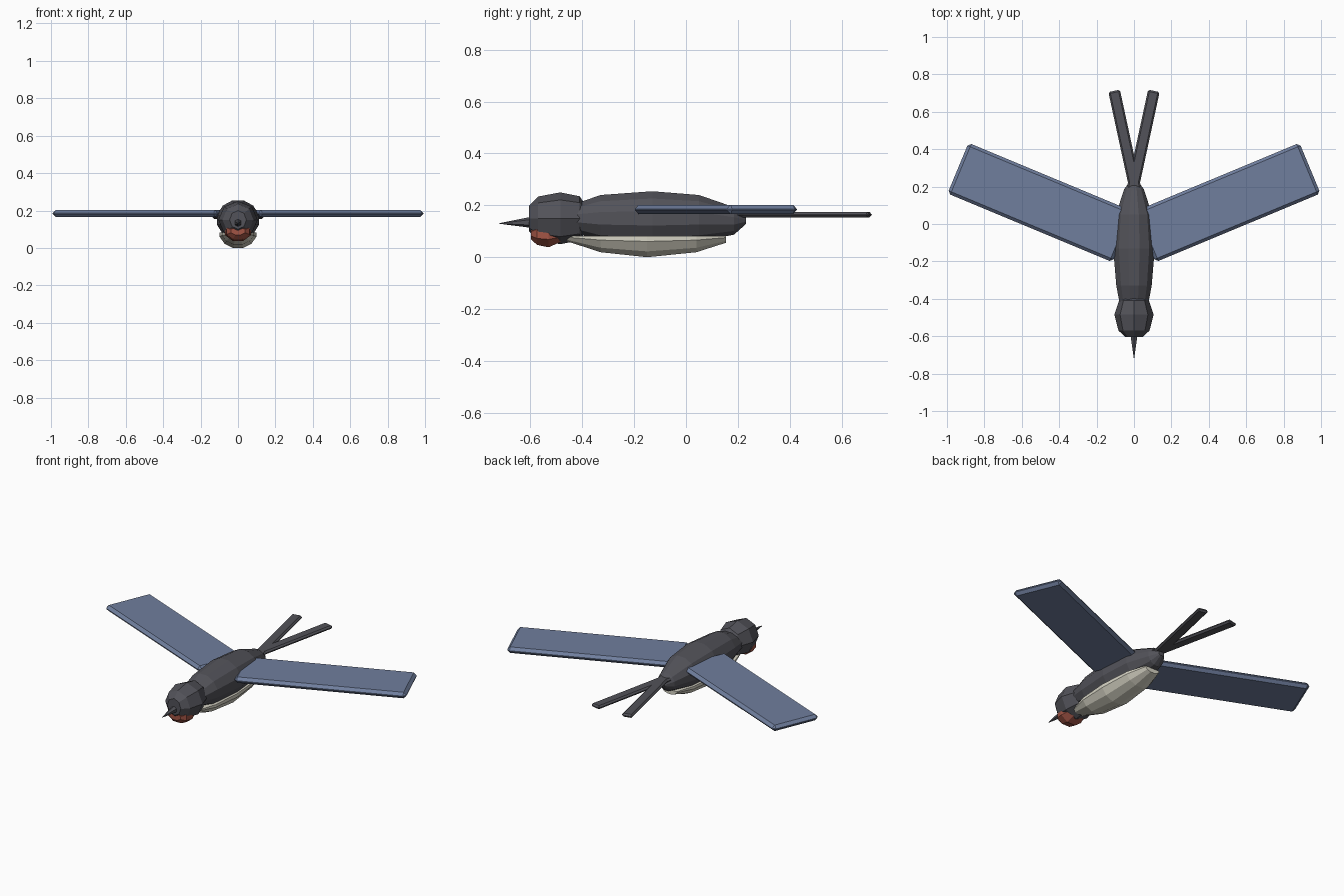
import bpy, bmesh
from math import sin, cos, pi, radians
from mathutils import Matrix

if "Cube" in bpy.data.objects:
    bpy.data.objects.remove(bpy.data.objects["Cube"])


def material(name, rgb):
    m = bpy.data.materials.new(name)
    m.diffuse_color = (*rgb, 1)
    m.use_nodes = True
    m.node_tree.nodes["Principled BSDF"].inputs["Base Color"].default_value = m.diffuse_color
    return m


DARK = material("charcoal", (0.085, 0.085, 0.1))
BLUE = material("slate_blue", (0.16, 0.21, 0.34))
PALE = material("cream", (0.68, 0.66, 0.56))
RED = material("rust", (0.36, 0.09, 0.06))


def finish(name, bm, mat):
    bmesh.ops.recalc_face_normals(bm, faces=bm.faces)
    me = bpy.data.meshes.new(name)
    bm.to_mesh(me)
    bm.free()
    me.materials.append(mat)
    ob = bpy.data.objects.new(name, me)
    bpy.context.collection.objects.link(ob)
    return ob


def loft(name, sections, n, offset, mat, cut=None):
    """Elliptical rings (y, centre z, x radius, z radius); cut = (z, +1 keep above / -1 keep below)."""
    bm = bmesh.new()
    rings = []
    for y, z, rx, rz in sections:
        angles = [2 * pi * (i + offset) / n for i in range(n)]
        rings.append([bm.verts.new((rx * sin(a), y, z + rz * cos(a))) for a in angles])
    for a, b in zip(rings, rings[1:]):
        for i in range(n):
            j = (i + 1) % n
            bm.faces.new((a[i], a[j], b[j], b[i]))
    bm.faces.new(rings[0])
    bm.faces.new(rings[-1])
    if cut:
        z, keep = cut
        geom = bm.verts[:] + bm.edges[:] + bm.faces[:]
        bmesh.ops.bisect_plane(bm, geom=geom, plane_co=(0, 0, z),
                               plane_no=(0, 0, -keep), clear_outer=True)
        bmesh.ops.holes_fill(bm, edges=[e for e in bm.edges if e.is_boundary])
    return finish(name, bm, mat)


def panel(name, size, centre, angle, bevel, mat):
    """Thin board with a chamfered rim, turned about z."""
    bm = bmesh.new()
    bmesh.ops.create_cube(bm, size=1, matrix=Matrix.Diagonal((*size, 1)))
    bmesh.ops.bevel(bm, geom=bm.edges[:], offset=bevel, segments=1, affect='EDGES')
    bm.transform(Matrix.Translation(centre) @ Matrix.Rotation(angle, 4, 'Z'))
    return finish(name, bm, mat)


# Body and belly
loft("body", [(-0.42, .15, .08, .06), (-0.33, .15, .098, .093), (-0.13, .15, .115, .108),
              (0.05, .15, .1, .093), (0.185, .14, .055, .055), (0.232, .14, .02, .012)],
     12, 0.5, DARK, (0.074, 1))
loft("belly", [(-0.46, .083, .045, .022), (-0.33, .083, .088, .066), (-0.15, .083, .102, .086),
               (0.04, .083, .088, .066), (0.155, .083, .05, .028)],
     12, 0.5, PALE, (0.082, -1))

# Head and throat
loft("head", [(-0.605, .15, .045, .05), (-0.57, .15, .083, .084), (-0.485, .15, .105, .1),
              (-0.41, .15, .08, .085), (-0.39, .15, .06, .055)], 8, 0, DARK)
loft("throat", [(-0.598, .09, .04, .022), (-0.575, .09, .066, .046), (-0.53, .09, .075, .056),
                (-0.475, .09, .055, .03)], 8, 0.5, RED)

# Beak
loft("beak", [(-0.72, .13, .001, .001), (-0.58, .135, .024, .024)], 6, 0, DARK)

# Wings and forked tail, one per side
for side, label in ((1, "right"), (-1, "left")):
    panel(label + "_wing", (0.955, 0.293, 0.036), (side * 0.5, 0.115, 0.184),
          side * radians(22.6), 0.016, BLUE)
    panel(label + "_tail_feather", (0.063, 0.55, 0.021), (side * 0.048, 0.443, 0.164),
          -side * radians(12.2), 0.009, DARK)
